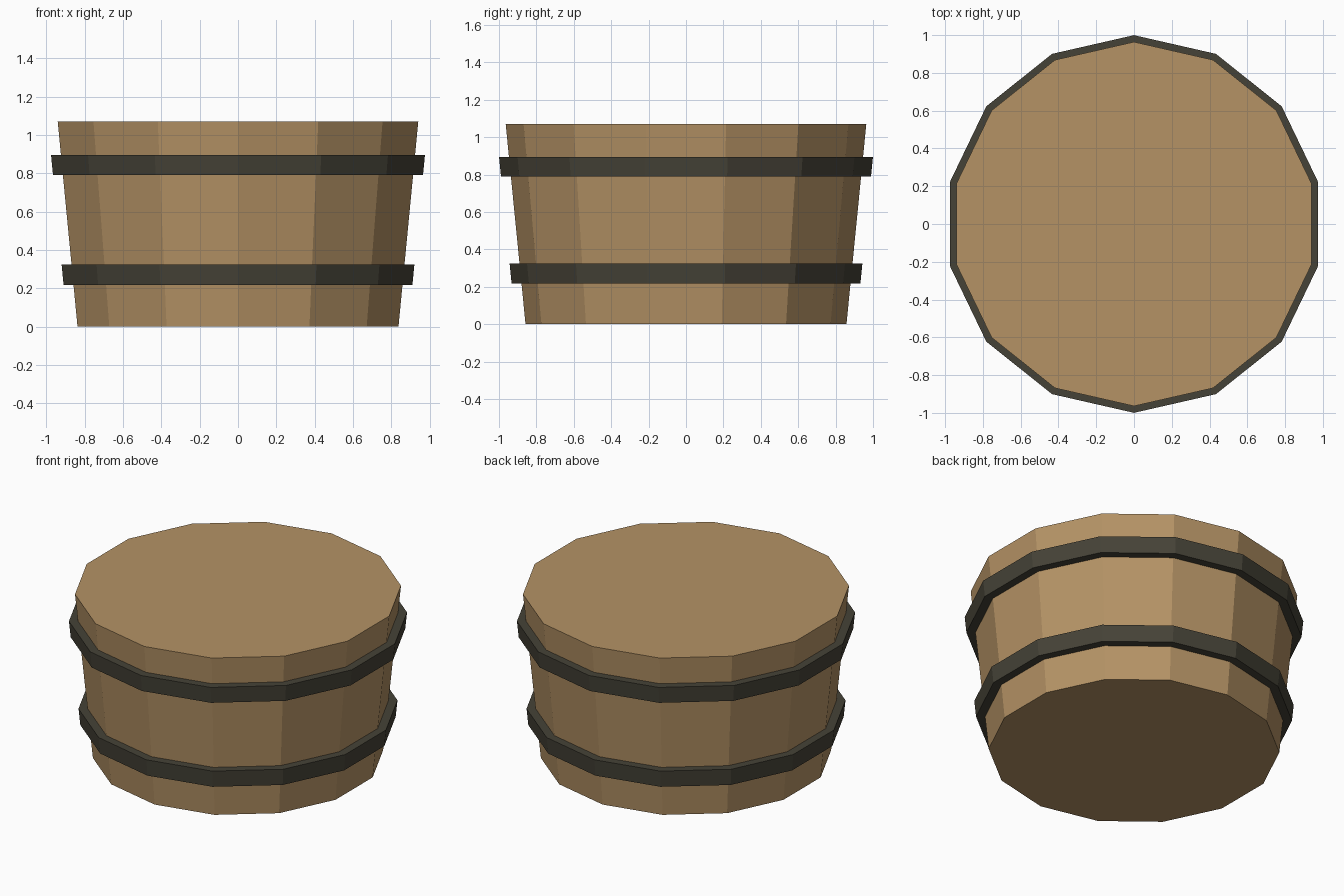
import bpy, math

SIDES = 14
HEIGHT = 1.07
R_BOTTOM, R_TOP = 0.858, 0.964
HOOP_THICK = 0.053

if "Cube" in bpy.data.objects:
    bpy.data.objects.remove(bpy.data.objects["Cube"])


def material(name, colour):
    mat = bpy.data.materials.new(name)
    mat.use_nodes = True
    mat.diffuse_color = colour
    mat.node_tree.nodes["Principled BSDF"].inputs["Base Color"].default_value = colour
    return mat


def wall_radius(z):
    return R_BOTTOM + (R_TOP - R_BOTTOM) * z / HEIGHT


def ring(radius, z):
    step = 2 * math.pi / SIDES
    return [(radius * math.sin(i * step), -radius * math.cos(i * step), z)
            for i in range(SIDES)]


def lathe(name, profile, mat, closed):
    """Sweep (radius, z) points, listed upward on the outside, around z."""
    verts = [v for r, z in profile for v in ring(r, z)]
    n = len(profile)
    faces = []
    for k in range(n if closed else n - 1):
        a, b = k * SIDES, (k + 1) % n * SIDES
        for i in range(SIDES):
            j = (i + 1) % SIDES
            faces.append((a + i, a + j, b + j, b + i))
    if not closed:
        faces.append(tuple(reversed(range(SIDES))))
        faces.append(tuple(range((n - 1) * SIDES, n * SIDES)))
    mesh = bpy.data.meshes.new(name)
    mesh.from_pydata(verts, [], faces)
    mesh.materials.append(mat)
    obj = bpy.data.objects.new(name, mesh)
    bpy.context.collection.objects.link(obj)
    return obj


wood = material("tan wood", (0.46, 0.29, 0.13, 1))
iron = material("dark iron", (0.06, 0.055, 0.038, 1))

# Solid tapered tub with flat top and base
lathe("tub_body", [(R_BOTTOM, 0), (R_TOP, HEIGHT)], wood, False)

# Two iron hoops following the taper
for name, low, high in (("lower_hoop", 0.217, 0.324), ("upper_hoop", 0.79, 0.895)):
    r0, r1 = wall_radius(low), wall_radius(high)
    lathe(name, [(r0 + HOOP_THICK, low), (r1 + HOOP_THICK, high),
                 (r1 - 0.01, high), (r0 - 0.01, low)], iron, True)
